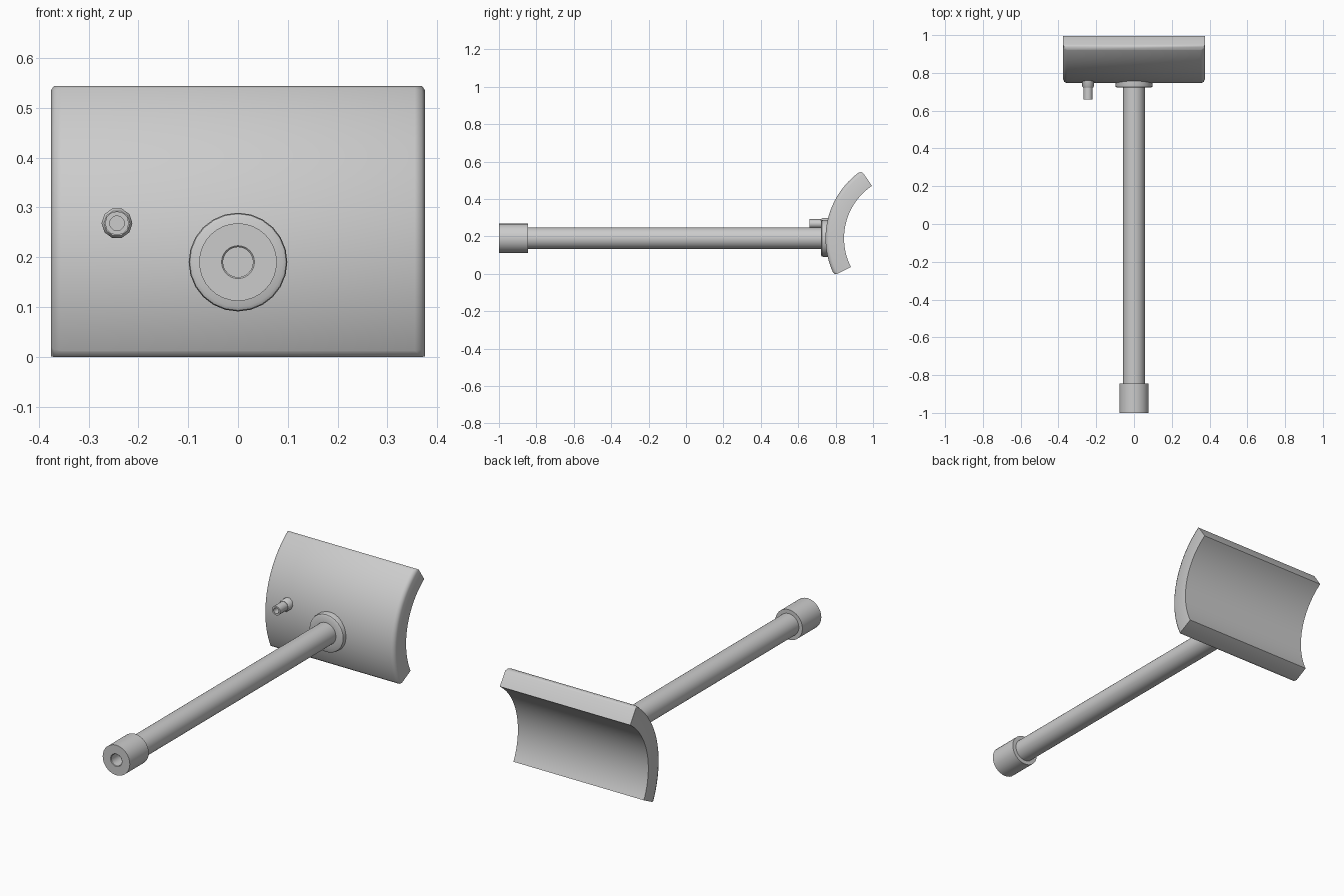
import bpy, bmesh, math

if "Cube" in bpy.data.objects:
    bpy.data.objects.remove(bpy.data.objects["Cube"])

steel = bpy.data.materials.new("plain_grey")
steel.diffuse_color = (0.6, 0.6, 0.6, 1)
steel.use_nodes = True
steel.node_tree.nodes["Principled BSDF"].inputs["Base Color"].default_value = steel.diffuse_color


def finish(name, bm, angle=35):
    bmesh.ops.recalc_face_normals(bm, faces=bm.faces)
    mesh = bpy.data.meshes.new(name)
    bm.to_mesh(mesh)
    bm.free()
    mesh.materials.append(steel)
    ob = bpy.data.objects.new(name, mesh)
    bpy.context.collection.objects.link(ob)
    bpy.ops.object.select_all(action='DESELECT')
    ob.select_set(True)
    bpy.context.view_layer.objects.active = ob
    bpy.ops.object.shade_smooth_by_angle(angle=math.radians(angle))
    return ob


def lathe(name, profile, sides, x=0.0, z=0.19, angle=35):
    """Turn (radius, y) points around an axis parallel to y, capping both ends."""
    bm = bmesh.new()
    rings = []
    for r, y in profile:
        rings.append([bm.verts.new((x + r * math.cos(math.tau * i / sides), y,
                                    z + r * math.sin(math.tau * i / sides)))
                      for i in range(sides)])
    for a, b in zip(rings, rings[1:]):
        for i in range(sides):
            j = (i + 1) % sides
            bm.faces.new((a[i], a[j], b[j], b[i]))
    bm.faces.new(rings[0])
    bm.faces.new(rings[-1])
    return finish(name, bm, angle)


# Curved plate: thick arc section swept across x, outer rim bevelled
CY, CZ, R_OUT, R_IN, HALF = 1.183, 0.19, 0.437, 0.338, 0.375
STEPS, A0, A1 = 28, math.radians(-27), math.radians(56)
bm = bmesh.new()
sections = []
for i in range(STEPS + 1):
    a = A0 + (A1 - A0) * i / STEPS
    sections.append([bm.verts.new((x, CY - r * math.cos(a), CZ + r * math.sin(a)))
                     for x, r in ((-HALF, R_OUT), (HALF, R_OUT), (HALF, R_IN), (-HALF, R_IN))])
for s, t in zip(sections, sections[1:]):
    for k in range(4):
        n = (k + 1) % 4
        bm.faces.new((s[k], s[n], t[n], t[k]))
bm.faces.new(sections[0])
bm.faces.new(sections[-1])
outer = {v for s in sections for v in s[:2]}
rim = [e for e in bm.edges if all(v in outer for v in e.verts)
       and any(not all(v in outer for v in f.verts) for f in e.link_faces)]
bmesh.ops.bevel(bm, geom=rim, offset=0.02, segments=2, profile=0.5, affect='EDGES')
finish("curved_plate", bm, 50)

# Handle rod, end cap with a blind bore, and the flange against the plate
lathe("handle_rod", [(0.0575, -0.86), (0.0575, 0.76)], 32)
lathe("end_cap", [(0.03, -0.87), (0.03, -0.997), (0.033, -1.0),
                  (0.078, -1.0), (0.078, -0.845), (0.05, -0.845)], 32)
lathe("mount_flange", [(0.05, 0.722), (0.09, 0.722), (0.097, 0.726),
                       (0.099, 0.734), (0.099, 0.775)], 24)

# Small side nozzle with a wider base
NOZZLE = dict(x=-0.243, z=0.268, angle=50)
lathe("nozzle_tube", [(0.015, 0.71), (0.015, 0.66), (0.024, 0.66), (0.024, 0.74)], 12, **NOZZLE)
lathe("nozzle_base", [(0.02, 0.722), (0.026, 0.722), (0.031, 0.728), (0.031, 0.775)], 10, **NOZZLE)
